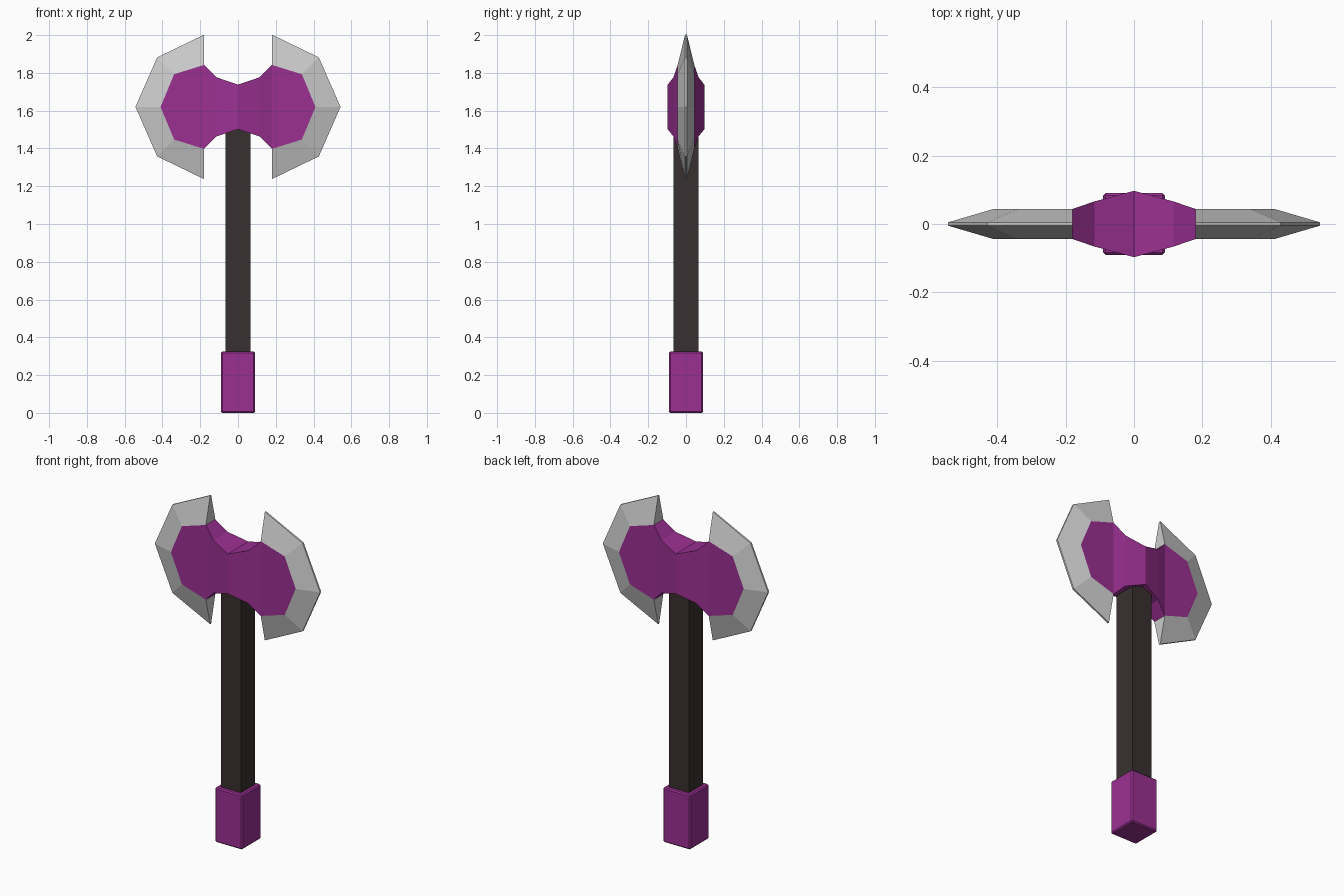
import bpy, bmesh

if "Cube" in bpy.data.objects:
    bpy.data.objects.remove(bpy.data.objects["Cube"])

ZC = 1.62  # height of the axe head's centre line


def material(name, rgb):
    m = bpy.data.materials.new(name)
    m.diffuse_color = (*rgb, 1)
    m.use_nodes = True
    m.node_tree.nodes["Principled BSDF"].inputs["Base Color"].default_value = m.diffuse_color
    return m


def add_object(name, bm, mat=None, mirror=False):
    bmesh.ops.remove_doubles(bm, verts=bm.verts, dist=1e-5)
    bmesh.ops.recalc_face_normals(bm, faces=bm.faces)
    me = bpy.data.meshes.new(name)
    bm.to_mesh(me)
    bm.free()
    ob = bpy.data.objects.new(name, me)
    bpy.context.collection.objects.link(ob)
    if mat:
        me.materials.append(mat)
    if mirror:
        mod = ob.modifiers.new("Mirror", 'MIRROR')
        mod.use_axis[0] = True
    return ob


def box(name, half, z0, z1, mat, bevel=0):
    bm = bmesh.new()
    bmesh.ops.create_cube(bm, size=1)
    for v in bm.verts:
        v.co = (v.co.x * 2 * half, v.co.y * 2 * half, z0 + (v.co.z + 0.5) * (z1 - z0))
    ob = add_object(name, bm, mat)
    if bevel:
        mod = ob.modifiers.new("Bevel", 'BEVEL')
        mod.width, mod.segments = bevel, 1


def face(bm, pts):
    bm.faces.new([bm.verts.new(p) for p in pts])


purple = material("purple", (0.33, 0.03, 0.29))
dark = material("dark_wood", (0.04, 0.03, 0.029))

# Handle and pommel
box("shaft", 0.066, 0.30, 1.58, dark)
box("pommel", 0.09, 0.0, 0.325, purple, 0.007)

# Purple head: waisted core (x, half depth, half height) plus flat cheek plates
core = [(0, 0.097, 0.118), (0.115, 0.066, 0.157), (0.18, 0.044, 0.222)]
plate = [(0.18, 0.222), (0.338, 0.173), (0.41, 0), (0.338, -0.173), (0.18, -0.222)]
T = 0.044
bm = bmesh.new()
for (xa, ya, ha), (xb, yb, hb) in zip(core, core[1:]):
    for s in (-1, 1):
        face(bm, [(xa, s * ya, ZC - ha), (xb, s * yb, ZC - hb),
                  (xb, s * yb, ZC + hb), (xa, s * ya, ZC + ha)])
        face(bm, [(xa, -ya, ZC + s * ha), (xb, -yb, ZC + s * hb),
                  (xb, yb, ZC + s * hb), (xa, ya, ZC + s * ha)])
for s in (-1, 1):
    face(bm, [(x, s * T, ZC + z) for x, z in plate])
add_object("axe_head", bm, purple, mirror=True)

# Grey blades: bevel from the plate outline out to a thin cutting edge
outer = [(0.18, 0.382), (0.428, 0.262), (0.543, 0), (0.428, -0.262), (0.18, -0.382)]
E = 0.005
bm = bmesh.new()
rings = [[(p[0], -T, ZC + p[1]), (q[0], -E, ZC + q[1]),
          (q[0], E, ZC + q[1]), (p[0], T, ZC + p[1])] for p, q in zip(plate, outer)]
for a, b in zip(rings, rings[1:]):
    for i in range(3):
        face(bm, [a[i], b[i], b[i + 1], a[i + 1]])
face(bm, rings[0])
face(bm, rings[-1])
add_object("blades", bm, mirror=True)
